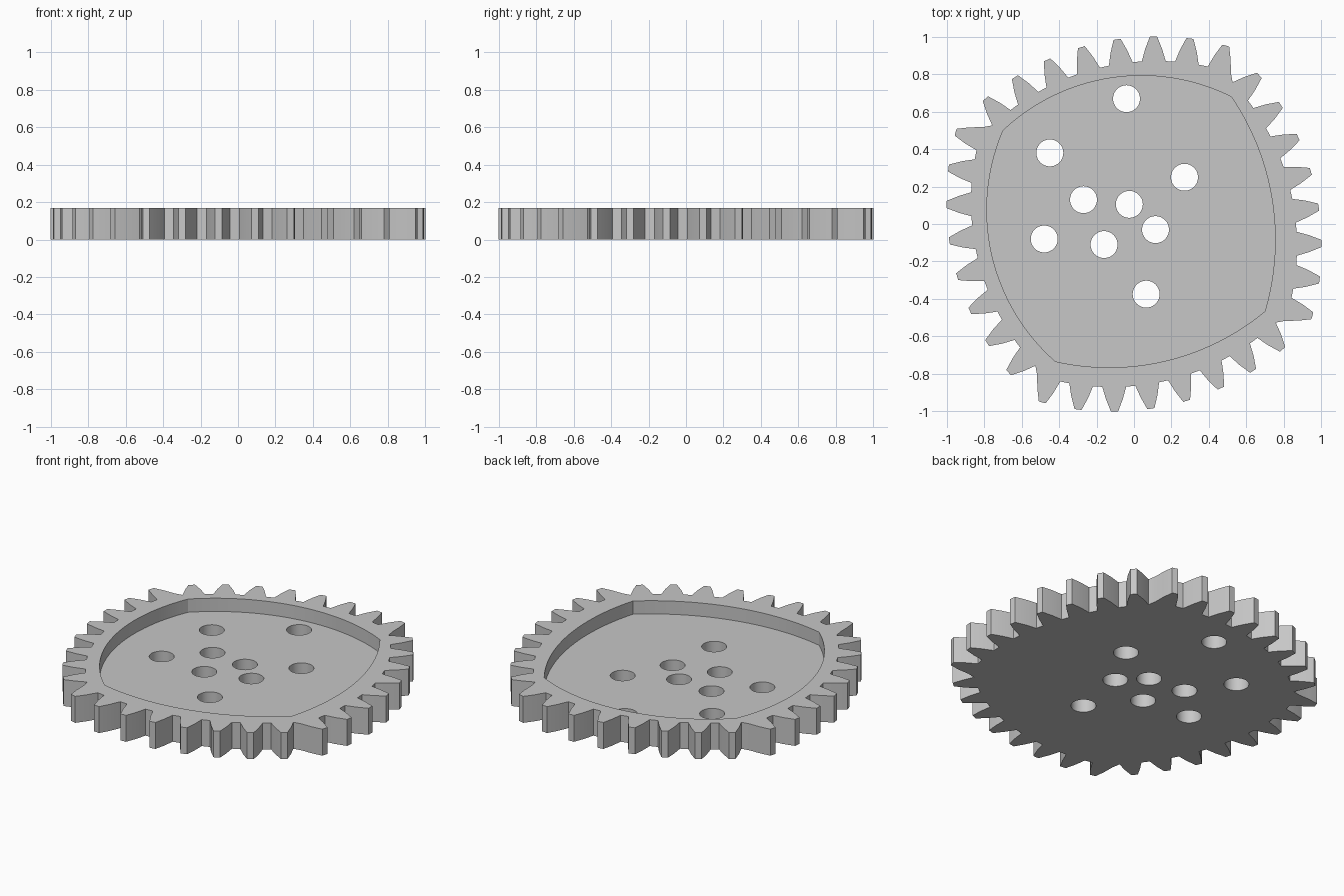
import bpy, bmesh, math
from mathutils import Vector, Matrix, geometry

HEIGHT = 0.168
FLOOR = 0.084

cube = bpy.data.objects.get("Cube")
if cube:
    bpy.data.objects.remove(cube, do_unlink=True)

grey = bpy.data.materials.new("plain grey")
grey.use_nodes = True
colour = (0.57, 0.57, 0.57, 1)
grey.diffuse_color = colour
grey.node_tree.nodes["Principled BSDF"].inputs["Base Color"].default_value = colour


def prism(name, outlines, z0, z1):
    """Extrude one or more flat outlines from z0 to z1 into one object."""
    bm = bmesh.new()
    for outline in outlines:
        face = bm.faces.new([bm.verts.new((p[0], p[1], z0)) for p in outline])
        top = bmesh.ops.extrude_face_region(bm, geom=[face])["geom"]
        verts = [v for v in top if isinstance(v, bmesh.types.BMVert)]
        bmesh.ops.translate(bm, verts=verts, vec=(0, 0, z1 - z0))
    bmesh.ops.recalc_face_normals(bm, faces=bm.faces)
    mesh = bpy.data.meshes.new(name)
    bm.to_mesh(mesh)
    bm.free()
    mesh.materials.append(grey)
    obj = bpy.data.objects.new(name, mesh)
    bpy.context.collection.objects.link(obj)
    return obj


def circle(x, y, radius, count=48):
    return [(x + radius * math.cos(math.tau * i / count),
             y + radius * math.sin(math.tau * i / count)) for i in range(count)]


def arc(a, b, c, count=28):
    """Points along the circle through a, b, c, leaving out the last."""
    a, b, c = Vector(a), Vector(b), Vector(c)
    u, v = b - a, c - a
    d = 2 * u.cross(v)
    off = Vector((v.y * u.length_squared - u.y * v.length_squared,
                  u.x * v.length_squared - v.x * u.length_squared)) / d
    centre = a + off
    start = a - centre
    sweep = -start.angle_signed(c - centre)
    return [centre + Matrix.Rotation(sweep * i / count, 2) @ start for i in range(count)]


def cut(target, cutter):
    mod = target.modifiers.new("cut", "BOOLEAN")
    mod.operation = "DIFFERENCE"
    mod.solver = "EXACT"
    mod.object = cutter
    cutter.hide_render = True
    bpy.context.view_layer.objects.active = target
    bpy.ops.object.modifier_apply(modifier=mod.name)
    bpy.data.objects.remove(cutter, do_unlink=True)


# Toothed outline: four off-centre arcs of eight teeth each
TOOTH = [(1.29, -0.064), (1.357, -0.045), (1.423, -0.019),
         (1.423, 0.019), (1.357, 0.045), (1.29, 0.064)]
outline = []
for quarter in range(4):
    turn = Matrix.Rotation(quarter * math.pi / 2, 2)
    for i in range(8):
        lean = Matrix.Rotation(math.radians(-15.1 + 7.87 * i), 2)
        outline += [turn @ (Vector((-0.42, -0.12)) + lean @ Vector(p)) for p in TOOTH]
gear = prism("toothed_plate", [outline], 0, HEIGHT)

# Recess with four bowed sides
corners = [(0.52, 0.68), (-0.70, 0.50), (-0.42, -0.735), (0.70, -0.467)]
middles = [(0.04, 0.793), (-0.787, 0.07), (-0.14, -0.767), (0.755, -0.08)]
recess = []
for i in range(4):
    recess += arc(corners[i], middles[i], corners[(i + 1) % 4])
cut(gear, prism("recess_cutter", [recess], FLOOR, HEIGHT + 0.1))

# Round through holes
holes = [(-0.04, 0.67), (-0.45, 0.38), (0.27, 0.25), (-0.27, 0.13), (-0.025, 0.105),
         (0.115, -0.03), (-0.48, -0.08), (-0.16, -0.11), (0.065, -0.375)]
cut(gear, prism("hole_cutter", [circle(x, y, 0.072) for x, y in holes], -0.1, HEIGHT + 0.1))

# Smooth the curved walls, keep the corners crisp
bpy.ops.object.select_all(action="DESELECT")
gear.select_set(True)
bpy.context.view_layer.objects.active = gear
bpy.ops.object.shade_smooth_by_angle(angle=math.radians(20))
